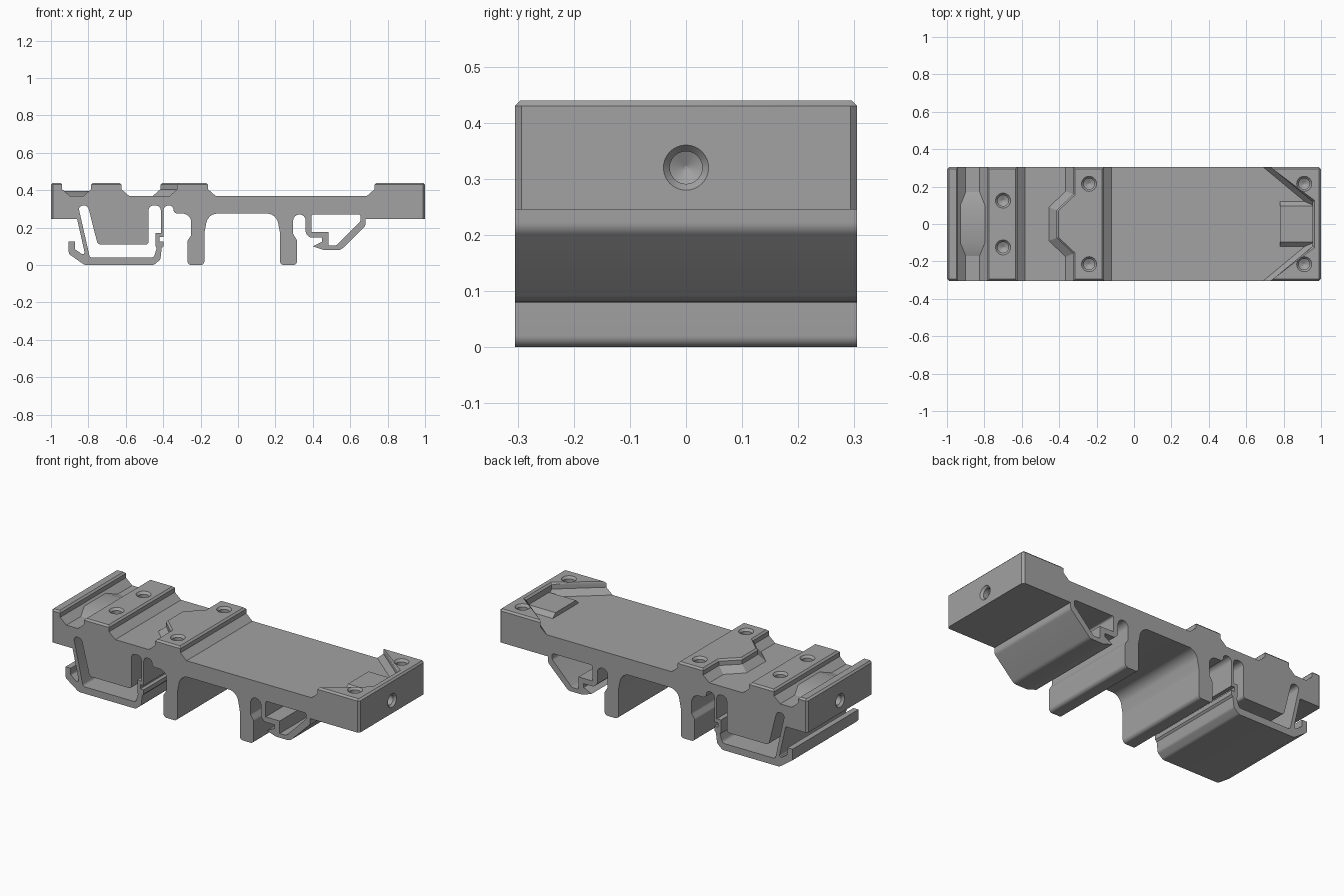
import bpy, bmesh, math
from mathutils import Vector, Matrix

if "Cube" in bpy.data.objects:
    bpy.data.objects.remove(bpy.data.objects["Cube"])

W = 0.305  # half depth
grey = bpy.data.materials.new("plain grey")
grey.diffuse_color = (0.36, 0.36, 0.36, 1)
grey.use_nodes = True
grey.node_tree.nodes["Principled BSDF"].inputs["Base Color"].default_value = grey.diffuse_color


def add(name, bm):
    bmesh.ops.recalc_face_normals(bm, faces=bm.faces)
    me = bpy.data.meshes.new(name)
    bm.to_mesh(me)
    bm.free()
    me.materials.append(grey)
    ob = bpy.data.objects.new(name, me)
    bpy.context.collection.objects.link(ob)
    return ob


def loft(name, layers, matrix=Matrix()):
    """Closed solid through matching outlines [(z, [(x, y), ...]), ...]."""
    bm = bmesh.new()
    rings = [[bm.verts.new(matrix @ Vector((x, y, z))) for x, y in pts] for z, pts in layers]
    n = len(rings[0])
    for a, b in zip(rings, rings[1:]):
        for i in range(n):
            bm.faces.new((a[i], a[(i + 1) % n], b[(i + 1) % n], b[i]))
    bm.faces.new(rings[0][::-1])
    bm.faces.new(rings[-1])
    return add(name, bm)


def rounded(points, steps=6):
    """Fillet each (x, z, radius) corner."""
    out, n = [], len(points)
    for i, p in enumerate(points):
        c = Vector(p[:2])
        r = p[2] if len(p) > 2 else 0
        u, v = Vector(points[i - 1][:2]) - c, Vector(points[(i + 1) % n][:2]) - c
        if r == 0:
            out.append(c)
            continue
        half = u.angle(v) / 2
        t = min(r / math.tan(half), 0.49 * u.length, 0.49 * v.length)
        r = t * math.tan(half)
        u, v = u.normalized(), v.normalized()
        centre = c + (u + v).normalized() * (r / math.sin(half))
        a, b = c + u * t - centre, c + v * t - centre
        for k in range(steps + 1):
            s = k / steps
            out.append(centre + (a * (1 - s) + b * s).normalized() * r if 0 < s < 1
                       else centre + (a if s == 0 else b))
    return out


def extrude_profile(name, loops):
    cu = bpy.data.curves.new(name, 'CURVE')
    cu.dimensions, cu.fill_mode, cu.extrude = '2D', 'BOTH', W
    for loop in loops:
        pts = rounded(loop)
        sp = cu.splines.new('POLY')
        sp.points.add(len(pts) - 1)
        for q, p in zip(sp.points, pts):
            q.co = (p.x, p.y, 0, 1)
        sp.use_cyclic_u = True
    tmp = bpy.data.objects.new("profile_helper", cu)
    bpy.context.collection.objects.link(tmp)
    me = tmp.evaluated_get(bpy.context.evaluated_depsgraph_get()).to_mesh()
    bm = bmesh.new()
    bm.from_mesh(me)
    bpy.data.objects.remove(tmp)
    bmesh.ops.remove_doubles(bm, verts=bm.verts, dist=1e-5)
    bmesh.ops.transform(bm, matrix=Matrix.Rotation(math.pi / 2, 4, 'X'), verts=bm.verts)
    return add(name, bm)


def drill(ob, matrices):
    """Countersunk blind holes, axis along local z."""
    for m in matrices:
        layers = [(z, [(r * math.cos(a * math.pi / 16), r * math.sin(a * math.pi / 16))
                       for a in range(32)])
                  for z, r in ((0.002, 0.042), (-0.013, 0.029), (-0.045, 0.029), (-0.058, 0.003))]
        cutter = loft("hole_cutter", layers, m)
        mod = ob.modifiers.new("hole", 'BOOLEAN')
        mod.operation, mod.solver, mod.object = 'DIFFERENCE', 'EXACT', cutter
        me = bpy.data.meshes.new_from_object(
            ob.evaluated_get(bpy.context.evaluated_depsgraph_get()))
        ob.modifiers.clear()
        ob.data = me
        bpy.data.objects.remove(cutter)


def pad(name, outline):
    """Raised pad: sloped foot, upright band, chamfered top."""
    steps = ((0.37, 0, 0), (0.405, 0.04, 0), (0.43, 0.04, 0), (0.44, 0.05, 0.01))
    return loft(name, [(z, outline(d, e)) for z, d, e in steps])


def mirrored(half):
    return half + [(x, -y) for x, y in reversed(half)]


def top_holes(x, y):
    return [Matrix.Translation((x, s * y, 0.44)) for s in (-1, 1)]


# Main body: plate, legs, left clip and right latch in one section
outer = [
    (-.88, .37), (.72, .37), (.72, .245), (.682, .245),
    # latch
    (.682, .21, .03), (.55, .08, .04), (.46, .08, .04), (.40, .10), (.45, .125),
    (.45, .147), (.385, .147, .02), (.362, .17, .02), (.362, .27, .033), (.295, .27, .033),
    # right leg, arch, left leg
    (.295, .165, .02), (.315, .135, .02), (.315, 0, .02), (.225, 0, .02), (.225, .17, .05),
    (.205, .275, .06), (-.16, .275, .06), (-.18, .17, .05), (-.18, 0, .02), (-.27, 0, .02),
    (-.27, .13, .02), (-.25, .16, .02), (-.25, .275, .05), (-.345, .275, .03),
    # clip
    (-.345, .318, .025), (-.398, .318, .025), (-.398, .15), (-.42, .15), (-.42, .125),
    (-.398, .125), (-.398, .10), (-.408, .09), (-.415, .03, .02), (-.45, 0, .03),
    (-.82, 0, .04), (-.905, .06, .02), (-.905, .125), (-.872, .125), (-.872, .085, .01),
    (-.815, .045, .01), (-.86, .245), (-.88, .245)]
clip_gap = [
    (-.855, .318, .025), (-.792, .04, .015), (-.45, .04, .02), (-.435, .09), (-.44, .10),
    (-.44, .172), (-.413, .172), (-.413, .318, .025), (-.478, .318, .025), (-.478, .11, .015),
    (-.75, .11, .02), (-.803, .318, .025)]
latch_gap = [
    (.393, .27, .01), (.393, .178), (.484, .178), (.484, .105), (.527, .105, .02),
    (.655, .235, .02), (.655, .27, .01)]
body = extrude_profile("main_body", [outer, clip_gap, latch_gap])

# Plate ends with chamfered corners and a blind hole each
for name, s, inner in (("left_end", -1, .88), ("right_end", 1, .72)):
    outline = mirrored([(s * inner, W), (s * .988, W), (s, W - .012)])
    end = loft(name, [(.245, outline), (.37, outline)])
    drill(end, [Matrix.Translation((s, 0, .32)) @ Matrix.Rotation(s * math.pi / 2, 4, 'Y')])

# Raised pads on the top
pad("left_rail", lambda d, e: mirrored(
    [(-.90 - d, W - e), (-.988, W - e), (-1 + e, W - .012 - e)]))
clamp = pad("clamp_block", lambda d, e: mirrored([(-.825 + d, W - e), (-.583 - d, W - e)]))
drill(clamp, top_holes(-.70, .125))
stop = pad("middle_stop", lambda d, e: mirrored(
    [(-.12 - d, W - e), (-.365 + d, W - e), (-.365 + d, .175 - d * .4), (-.455 + d, .09 - d * .4)]))
drill(stop, top_holes(-.24, .215))
corner = pad("end_stop", lambda d, e: mirrored(
    [(.955 + e, W - (.265 - d) * .83), (.69 + d, W - e), (.988, W - e), (1 - e, W - .012 - e)]))
drill(corner, top_holes(.91, .215))

# Low ramps between the pads
loft("groove_ramp", [(.37, mirrored([(-.90, .17), (-.825, .17)])),
                     (.395, mirrored([(-.93, .10), (-.797, .10)]))])
loft("end_ramp", [(.37, mirrored([(.78, .12), (.955, .12)])),
                  (.395, mirrored([(.78, .095), (.955, .095)]))])

# Smooth the fillets and hole walls, keep real edges sharp
for ob in bpy.context.scene.objects:
    ob.select_set(True)
bpy.context.view_layer.objects.active = body
bpy.ops.object.shade_smooth_by_angle(angle=math.radians(25))
